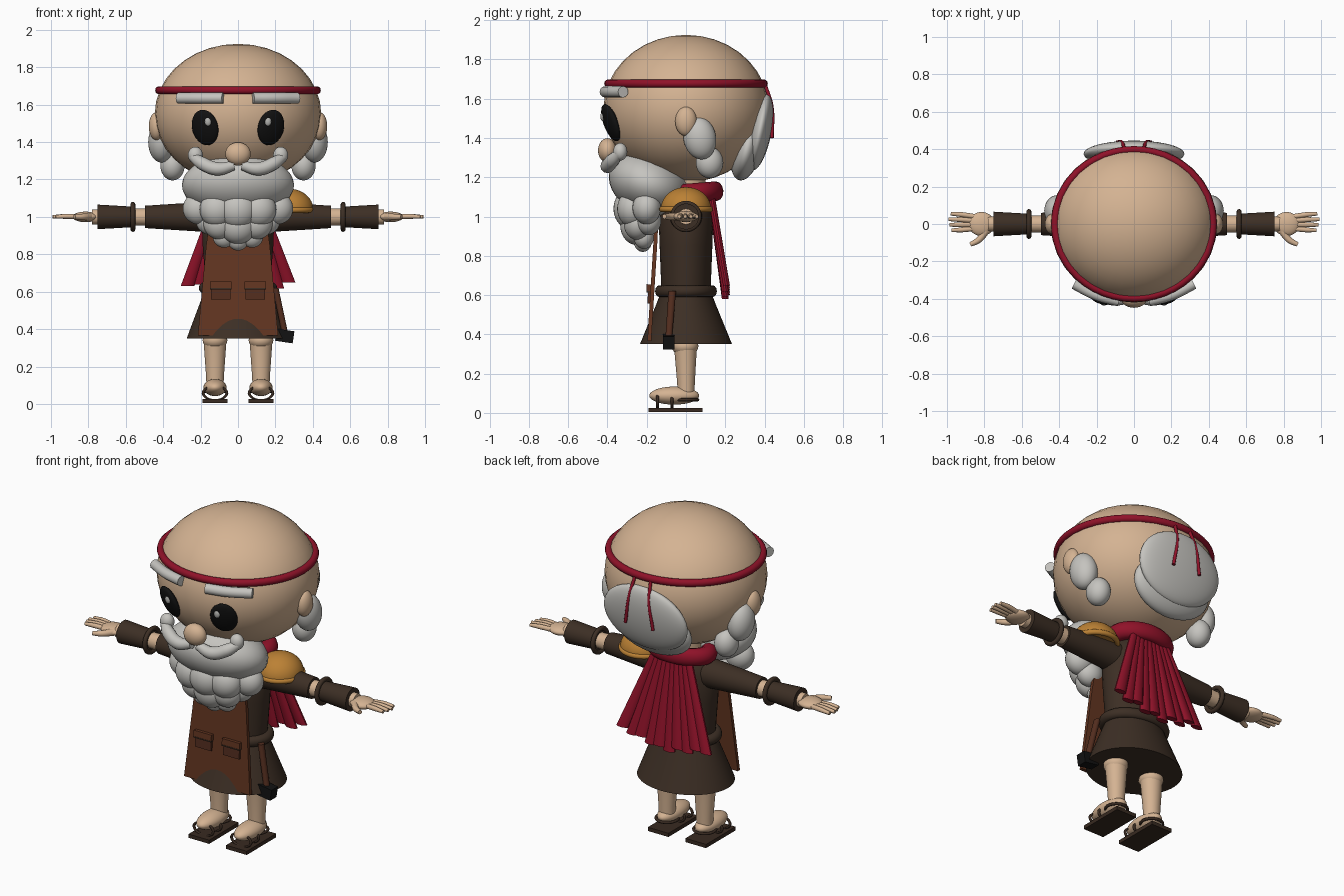
import bpy, bmesh
from math import sin, cos, pi, radians, sqrt
from mathutils import Vector

cube = bpy.data.objects.get("Cube")
if cube:
    bpy.data.objects.remove(cube, do_unlink=True)


def material(name, *rgb):
    m = bpy.data.materials.new(name)
    m.use_nodes = True
    m.diffuse_color = (*rgb, 1)
    bsdf = next(n for n in m.node_tree.nodes if n.type == 'BSDF_PRINCIPLED')
    bsdf.inputs["Base Color"].default_value = (*rgb, 1)
    return m


SKIN = material("skin", .66, .45, .29)
HAIR = material("grey hair", .56, .55, .52)
RED = material("crimson cloth", .28, .006, .022)
CLOTH = material("dark brown cloth", .046, .028, .018)
APRON = material("apron leather", .125, .036, .015)
POCKET = material("pocket leather", .085, .026, .013)
GOLD = material("ochre pad", .5, .22, .035)
BLACK = material("black", .006, .006, .006)
SANDAL = material("sandal wood", .04, .023, .015)
GLINT = material("eye glint", .45, .45, .43)


def finish(name, mat, smooth=True):
    o = bpy.context.object
    o.name = name
    o.data.materials.append(mat)
    if smooth:
        bpy.ops.object.shade_smooth_by_angle(angle=radians(40))
    return o


def ellipsoid(name, mat, loc, r, rot=(0, 0, 0)):
    bpy.ops.mesh.primitive_uv_sphere_add(segments=32, ring_count=18, radius=1, location=loc, rotation=rot)
    bpy.context.object.scale = r
    return finish(name, mat)


def torus(name, mat, loc, rx, ry, minor, rot=(0, 0, 0)):
    bpy.ops.mesh.primitive_torus_add(major_radius=rx, minor_radius=minor, major_segments=48,
                                     minor_segments=12, location=loc, rotation=rot)
    bpy.context.object.scale.y = ry / rx
    return finish(name, mat)


def box(name, mat, loc, size, rot=(0, 0, 0)):
    bpy.ops.mesh.primitive_cube_add(size=1, location=loc, rotation=rot)
    bpy.context.object.scale = size
    return finish(name, mat, False)


def loft(name, mat, sections, n=32, loc=(0, 0, 0), rot=(0, 0, 0)):
    """Skin elliptical rings (x, y, z, rx, ry); four sides give a rectangular plate."""
    bm = bmesh.new()
    k = sqrt(2) if n == 4 else 1
    rings = [[bm.verts.new((x + k * rx * cos(2 * pi * (i + .5) / n),
                            y + k * ry * sin(2 * pi * (i + .5) / n), z)) for i in range(n)]
             for x, y, z, rx, ry in sections]
    for a, b in zip(rings, rings[1:]):
        for i in range(n):
            j = (i + 1) % n
            bm.faces.new((a[i], a[j], b[j], b[i]))
    bm.faces.new(rings[0])
    bm.faces.new(rings[-1])
    bmesh.ops.recalc_face_normals(bm, faces=bm.faces[:])
    me = bpy.data.meshes.new(name)
    bm.to_mesh(me)
    bm.free()
    o = bpy.data.objects.new(name, me)
    bpy.context.collection.objects.link(o)
    o.location, o.rotation_euler = loc, rot
    bpy.ops.object.select_all(action='DESELECT')
    bpy.context.view_layer.objects.active = o
    o.select_set(True)
    return finish(name, mat, n > 4)


def tube(name, mat, points, radius, taper=None):
    cu = bpy.data.curves.new(name, 'CURVE')
    cu.dimensions, cu.bevel_depth, cu.bevel_resolution = '3D', radius, 4
    cu.use_fill_caps = True
    sp = cu.splines.new('BEZIER')
    sp.bezier_points.add(len(points) - 1)
    for i, (bp, p) in enumerate(zip(sp.bezier_points, points)):
        bp.co = p
        bp.handle_left_type = bp.handle_right_type = 'AUTO'
        bp.radius = taper[i] if taper else 1
    o = bpy.data.objects.new(name, cu)
    bpy.context.collection.objects.link(o)
    bpy.ops.object.select_all(action='DESELECT')
    bpy.context.view_layer.objects.active = o
    o.select_set(True)
    bpy.ops.object.convert(target='MESH')
    return finish(name, mat)


SIDES = (("left", 1), ("right", -1))

# Head, headband and its tails
ellipsoid("head", SKIN, (0, 0, 1.55), (.445, .42, .375))
ellipsoid("nose", SKIN, (0, -.4, 1.337), (.068, .048, .062))
torus("headband", RED, (0, 0, 1.677), .422, .397, .021)
ellipsoid("back_hair_upper", HAIR, (0, .375, 1.43), (.27, .06, .2), (-.2, 0, 0))
ellipsoid("back_hair_lower", HAIR, (0, .31, 1.34), (.25, .075, .16), (-.25, 0, 0))
loft("neck", SKIN, [(0, 0, 1.05, .1, .1), (0, 0, 1.22, .1, .1)])

for side, s in SIDES:
    tube(side + "_band_tail", RED, [(s * .05, .4, 1.68), (s * .065, .437, 1.56), (s * .09, .438, 1.4)], .009)
    # Face
    ellipsoid(side + "_eye", BLACK, (s * .176, -.383, 1.478), (.075, .028, .1), (.35, 0, s * .39))
    ellipsoid(side + "_eye_glint", GLINT, (s * .16, -.424, 1.51), (.018, .012, .024))
    tube(side + "_eyebrow", HAIR, [(s * .08, -.412, 1.635), (s * .2, -.38, 1.635), (s * .32, -.32, 1.635)], .029)
    ellipsoid(side + "_ear", SKIN, (s * .435, 0, 1.485), (.042, .055, .075))
    ellipsoid(side + "_sideburn_upper", HAIR, (s * .41, .07, 1.4), (.07, .083, .11), (.2, 0, 0))
    ellipsoid(side + "_sideburn_lower", HAIR, (s * .35, .12, 1.275), (.065, .07, .08))
    tube(side + "_moustache", HAIR, [(s * .02, -.4, 1.275), (s * .11, -.4, 1.257), (s * .19, -.375, 1.285),
                                     (s * .245, -.335, 1.325)], .036, (.7, 1, 1, .7))
    ellipsoid(side + "_moustache_curl", HAIR, (s * .228, -.335, 1.33), (.04, .036, .045))

# Beard
ellipsoid("beard", HAIR, (0, -.19, 1.17), (.3, .21, .16), (-.4, 0, 0))
CLUMPS = [(.21, -.2, 1.045, .085), (.11, -.27, 1.04, .095), (.15, -.19, .98, .075),
          (.1, -.245, .965, .085), (.075, -.215, .895, .06)]
for i, (x, y, z, r) in enumerate(CLUMPS):
    for side, s in SIDES:
        ellipsoid(f"{side}_beard_clump_{i}", HAIR, (s * x, y, z), (r, r * .85, r))
for i, (y, z, r) in enumerate([(-.28, 1.04, .105), (-.25, .955, .1), (-.22, .875, .055)]):
    ellipsoid(f"middle_beard_clump_{i}", HAIR, (0, y, z), (r, r * .85, r))

# Tunic, belt and skirt
loft("tunic", CLOTH, [(0, 0, z, rx, ry) for z, rx, ry in
                      ((1.13, .1, .09), (1.08, .16, .125), (1, .195, .14), (.85, .19, .135), (.6, .17, .125))])
torus("belt", CLOTH, (0, 0, .62), .18, .135, .03)
loft("skirt", CLOTH, [(0, 0, .61, .175, .13), (0, 0, .55, .2, .153), (0, 0, .35, .275, .235)], 48)

# Apron with two flap pockets
loft("apron", APRON, [(0, -.15, 1, .15, .01), (0, -.157, .85, .17, .01), (0, -.187, .365, .215, .01)], 4)
for side, s in SIDES:
    box(side + "_pocket", POCKET, (s * .092, -.183, .605), (.105, .022, .095), (-.06, 0, 0))
    box(side + "_pocket_flap", APRON, (s * .092, -.186, .637), (.115, .03, .035), (-.06, 0, 0))
    box(side + "_pocket_seam", CLOTH, (s * .092, -.192, .616), (.115, .02, .007))

# Hammer hanging from the belt
loft("hammer_handle", POCKET, [(.255, -.09, .36, .017, .017), (.2, -.07, .62, .017, .02)], 12)
box("hammer_head", BLACK, (.25, -.088, .363), (.095, .06, .065), (0, .15, 0))

# Scarf with fanned strips down the back
torus("scarf_collar", RED, (0, .04, 1.12), .16, .115, .05, (.08, 0, 0))
COUNT = 10
for i in range(COUNT):
    t = 2 * i / (COUNT - 1) - 1
    lift = .02 * (i % 2)
    loft(f"scarf_strip_{i}", RED, [(t * .27, .2 + lift * .3, .575 + .055 * abs(t) + lift, .038, .018),
                                   (t * .11, .13, 1.1, .022, .018)], 12)

# Shoulder pad
loft("shoulder_pad", GOLD, [(0, 0, .11 * sin(a), .128 * cos(a), .128 * cos(a))
                            for a in [radians(d) for d in range(0, 90, 8)]], 32, (.275, 0, 1.04))
torus("shoulder_pad_rim", GOLD, (.275, 0, 1.037), .122, .122, .015)

for side, s in SIDES:
    # Arms, built along z and laid outwards
    out = (0, s * pi / 2, 0)
    arm = [("sleeve", CLOTH, [(.1, .085), (.25, .076), (.497, .06)]), ("wrist", SKIN, [(.45, .047), (.78, .04)]),
           ("bracer", CLOTH, [(.56, .055), (.75, .066)])]
    for part, mat, rings in arm:
        loft(f"{side}_{part}", mat, [(0, 0, x, r, r) for x, r in rings], 32, (0, 0, 1), out)
    torus(side + "_bracer_ring", CLOTH, (s * .562, 0, 1), .067, .067, .013, out)

    # Hands
    ellipsoid(side + "_palm", SKIN, (s * .815, 0, 1), (.07, .064, .028))
    for i in range(4):
        y = .05 - .027 * i
        tip = .995 - .012 * abs(i - 1.3)
        tube(f"{side}_finger_{i}", SKIN, [(s * .84, y * .75, 1), (s * .92, y, 1.003), (s * tip, y * 1.1, 1)],
             .0135, (1, 1, .7))
    tube(side + "_thumb", SKIN, [(s * .79, -.035, 1), (s * .83, -.085, 1), (s * .875, -.11, 1)], .017, (1.2, 1, .7))

    # Legs and feet
    x = s * .123
    loft(side + "_leg", SKIN, [(x, 0, .07, .045, .043), (x, 0, .15, .048, .045), (x, -.002, .29, .058, .055),
                               (x, -.005, .42, .068, .066)])
    ellipsoid(side + "_knee", SKIN, (x, -.005, .34), (.066, .068, .05))
    ellipsoid(side + "_foot", SKIN, (x, -.06, .088), (.062, .127, .046))

    # Sandals
    box(side + "_sandal_sole", SANDAL, (x, -.053, .015), (.135, .275, .022))
    for i, y in enumerate((-.145, -.072)):
        torus(f"{side}_sandal_strap_{i}", SANDAL, (x, y, .058), .063, .037, .008, (pi / 2, 0, 0))
    torus(side + "_heel_strap", SANDAL, (x, 0, .067), .06, .06, .008)
